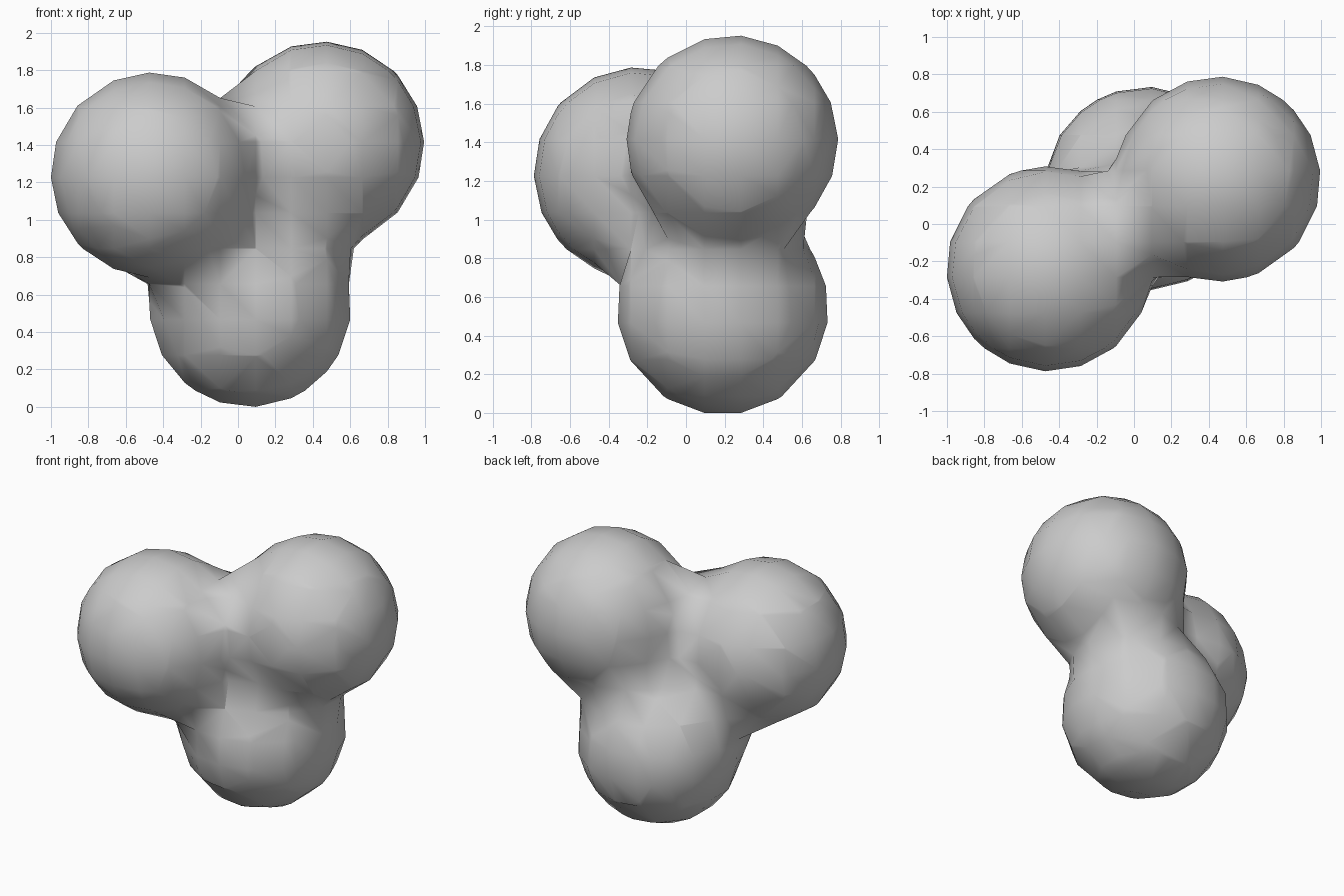
import bpy

if "Cube" in bpy.data.objects:
    bpy.data.objects.remove(bpy.data.objects["Cube"])

# Three blended balls as a metaball family
meta = bpy.data.metaballs.new("blob_source")
meta.resolution = 0.19
meta.render_resolution = 0.19
meta.threshold = 0.6
source = bpy.data.objects.new("blob_source", meta)
bpy.context.collection.objects.link(source)

balls = [(-0.455, -0.24, 1.25),   # left ball
         (0.45, 0.24, 1.415),     # right ball
         (0.065, 0.19, 0.547)]    # bottom ball
for centre in balls:
    e = meta.elements.new(type='BALL')
    e.co = centre
    e.radius = 0.813
    e.stiffness = 3.66

# Bake the blended surface to a smooth mesh
bpy.context.view_layer.update()
deps = bpy.context.evaluated_depsgraph_get()
mesh = bpy.data.meshes.new_from_object(source.evaluated_get(deps))
mesh.name = "blended_balls"
blob = bpy.data.objects.new("blended_balls", mesh)
bpy.context.collection.objects.link(blob)
bpy.data.objects.remove(source)
for p in mesh.polygons:
    p.use_smooth = True

# Stand on the ground
low = min(v.co.z for v in mesh.vertices)
for v in mesh.vertices:
    v.co.z -= low
